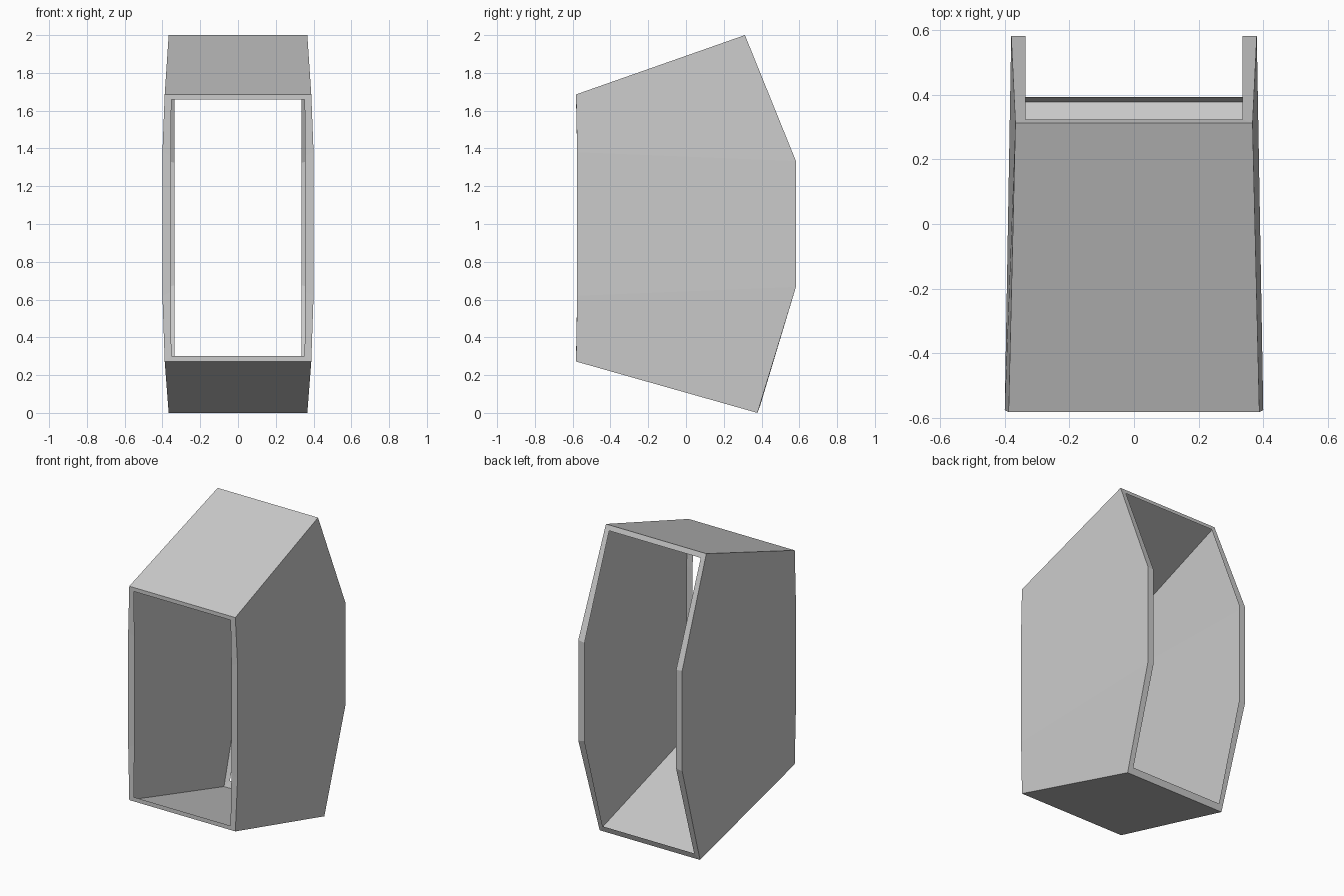
import bpy
import bmesh

if "Cube" in bpy.data.objects:
    bpy.data.objects.remove(bpy.data.objects["Cube"])

# Right-hand half of each loop, top to bottom
front_outer = [(0.388, -0.582, 1.686), (0.40, -0.576, 1.38), (0.40, -0.576, 0.62), (0.388, -0.582, 0.272)]
front_inner = [(0.353, -0.582, 1.66), (0.355, -0.576, 1.36), (0.355, -0.576, 0.64), (0.353, -0.582, 0.30)]
back_outer = [(0.367, 0.312, 2.0), (0.38, 0.582, 1.333), (0.38, 0.582, 0.667), (0.367, 0.378, 0.0)]
back_inner = [(0.335, 0.324, 1.968), (0.335, 0.582, 1.325), (0.335, 0.582, 0.675), (0.335, 0.393, 0.04)]

bm = bmesh.new()


def full_loop(half):
    """Close a half profile by mirroring it across x."""
    pts = half + [(-x, y, z) for x, y, z in reversed(half)]
    return [bm.verts.new(p) for p in pts]


def bridge(a, b):
    """Join two loops with a band of quads."""
    n = len(a)
    for i in range(n):
        j = (i + 1) % n
        bm.faces.new((a[i], a[j], b[j], b[i]))


# Front rim, thin outer skin and rear rim; the inside is hollow behind the rims
loops = [full_loop(h) for h in (front_inner, front_outer, back_outer, back_inner)]
for a, b in zip(loops, loops[1:]):
    bridge(a, b)
bmesh.ops.recalc_face_normals(bm, faces=bm.faces[:])

mesh = bpy.data.meshes.new("open_casing")
bm.to_mesh(mesh)
bm.free()
casing = bpy.data.objects.new("open_casing", mesh)
bpy.context.collection.objects.link(casing)
